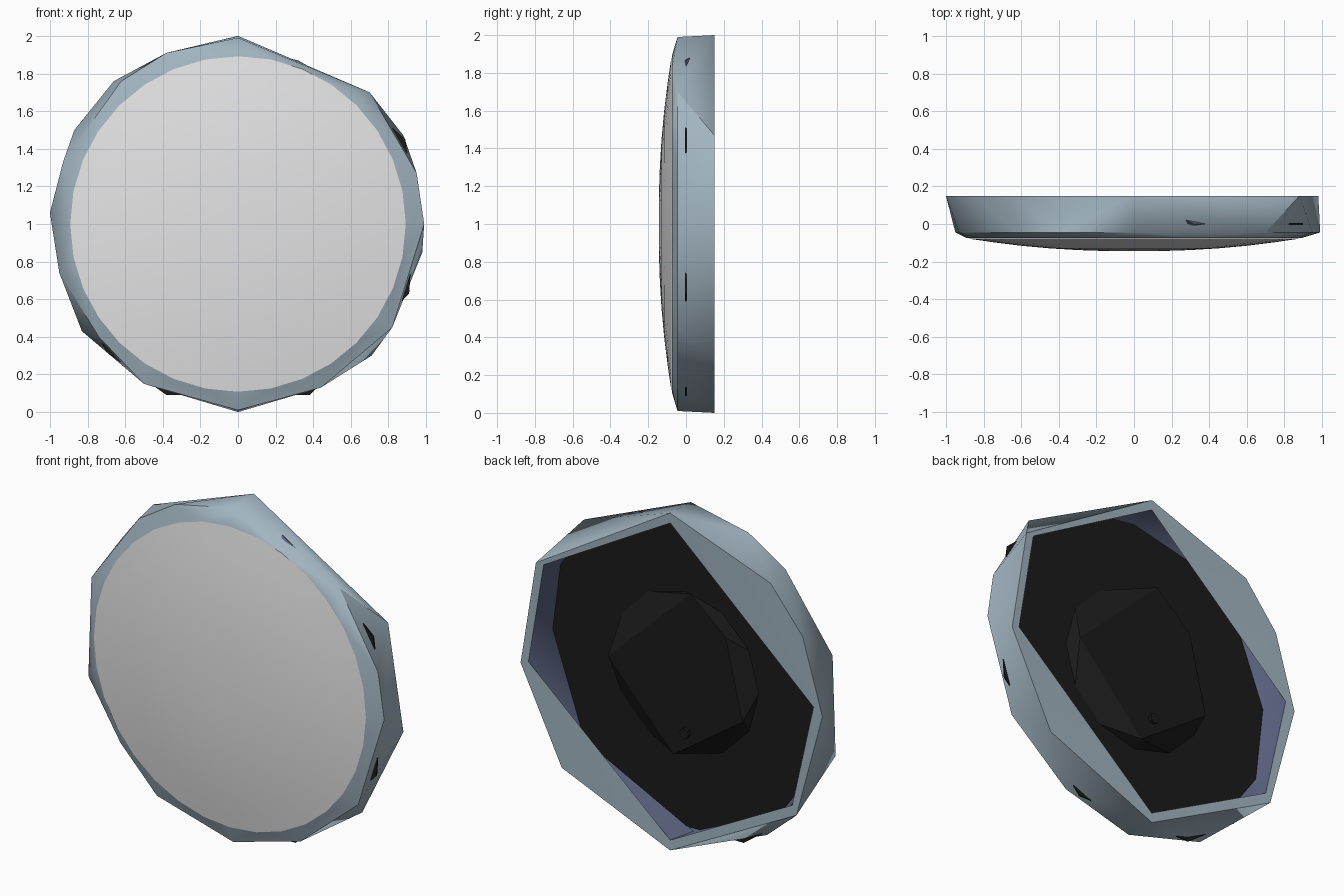
import bpy, bmesh, math
from mathutils import Matrix

if "Cube" in bpy.data.objects:
    bpy.data.objects.remove(bpy.data.objects["Cube"])

def mat(name, rgb):
    m = bpy.data.materials.new(name)
    m.diffuse_color = (*rgb, 1)
    m.use_nodes = True
    m.node_tree.nodes["Principled BSDF"].inputs["Base Color"].default_value = m.diffuse_color
    return m

RIM = mat("pale blue grey", (0.36, 0.46, 0.53))
SLATE = mat("dark slate blue", (0.10, 0.12, 0.21))
GLASS = mat("light grey", (0.78, 0.78, 0.78))
BLACK = mat("black", (0.011, 0.011, 0.011))

def circle(r, n):
    return [(r * math.cos(math.tau * i / n), r * math.sin(math.tau * i / n)) for i in range(n)]

def finish(bm, name, mats, angle=35):
    bmesh.ops.recalc_face_normals(bm, faces=bm.faces)
    me = bpy.data.meshes.new(name)
    bm.to_mesh(me)
    bm.free()
    ob = bpy.data.objects.new(name, me)
    bpy.context.collection.objects.link(ob)
    for m in mats:
        me.materials.append(m)
    bpy.ops.object.select_all(action='DESELECT')
    ob.select_set(True)
    bpy.context.view_layer.objects.active = ob
    bpy.ops.object.shade_smooth_by_angle(angle=math.radians(angle))
    return ob

def loop(bm, pts, y):
    """Ring of vertices round the clock axis, sorted by angle."""
    pts = sorted(pts, key=lambda p: math.atan2(p[1], p[0]) % math.tau)
    return [bm.verts.new((x, y, 1 + z)) for x, z in pts]

def bridge(bm, a, b, mi=0):
    """Triangulated band between two rings with different vertex counts."""
    def mid(ring, k):
        def ang(k):
            v = ring[k % len(ring)].co
            return math.atan2(v.z - 1, v.x) % math.tau + math.tau * (k // len(ring))
        return ang(k) + ang(k + 1)
    i = j = 0
    while i < len(a) or j < len(b):
        va, vb = a[i % len(a)], b[j % len(b)]
        if j >= len(b) or (i < len(a) and mid(a, i) <= mid(b, j)):
            f = (va, a[(i + 1) % len(a)], vb)
            i += 1
        else:
            f = (va, b[(j + 1) % len(b)], vb)
            j += 1
        bm.faces.new(f).material_index = mi

# Rim: faceted ring, pale outside and slate inside
front = [(0, .99), (.70, .70), (.95, .27), (.99, 0), (.82, -.55), (.44, -.87), (0, -.99),
         (-.5, -.85), (-.74, -.6), (-.95, -.26), (-.93, .33), (-.62, .76), (-.38, .91)]
back = [(0, 1), (.88, .47), (.98, -.15), (.71, -.70), (0, -1),
        (-.83, -.57), (-1, .06), (-.87, .5), (-.66, .76)]
opening = [(0, .94), (.83, .47), (.93, -.13), (0, -.94), (-.80, -.52), (-.94, .10)]
floor = [(.87, .03), (.82, .42), (.60, .71), (.32, .87), (0, .91), (-.40, .82), (-.72, .55),
         (-.9, .1), (-.85, -.35), (-.62, -.67), (-.05, -.93), (.66, -.58)]
bm = bmesh.new()
rings = [loop(bm, circle(.89, 32), -.075), loop(bm, front, -.045), loop(bm, back, .15),
         loop(bm, opening, .148), loop(bm, floor, 0), loop(bm, circle(.86, 24), -.055)]
for k, mi in enumerate((0, 0, 0, 1, 1, 0)):
    bridge(bm, rings[k], rings[(k + 1) % 6], mi)
finish(bm, "rim", [RIM, SLATE], 45)

# Domed front cover
bm = bmesh.new()
prev = loop(bm, circle(.892, 32), -.076)
for r in (.75, .6, .45, .3, .15):
    ring = loop(bm, circle(r, 32), -.145 + .07 * (r / .89) ** 2.2)
    bridge(bm, prev, ring)
    prev = ring
bm.faces.new(prev)
finish(bm, "domed_cover", [GLASS], 60)

# Thin faceted back plate, its corners just breaking through the rim
bm = bmesh.new()
plate = [(.91, -.37), (.38, -.91), (-.38, -.91), (-.70, -.68), (-.93, -.2), (-.9, .3),
         (-.64, .70), (-.3, .9), (.05, .93), (.32, .86), (.58, .72), (.89, .45), (.94, .05)]
rings = [loop(bm, plate, y) for y in (-.004, .004)]
bridge(bm, *rings)
for ring in rings:
    bm.faces.new(ring)
finish(bm, "back_plate", [BLACK])

# Movement housing: base tapering to a faceted cap
bm = bmesh.new()
base = loop(bm, circle(.48, 12), .004)
cap = loop(bm, [(-.09, .52), (-.32, .32), (-.43, -.15), (.02, -.46), (.45, .01)], .085)
bridge(bm, base, cap)
bm.faces.new(cap)
bm.faces.new(base)
finish(bm, "movement_housing", [BLACK], 20)

# Setting knob
bm = bmesh.new()
bmesh.ops.create_cone(bm, cap_ends=True, segments=8, radius1=.03, radius2=.03, depth=.03,
                      matrix=Matrix.Translation((-.06, .09, .69)) @ Matrix.Rotation(math.pi / 2, 4, 'X'))
finish(bm, "setting_knob", [BLACK])
